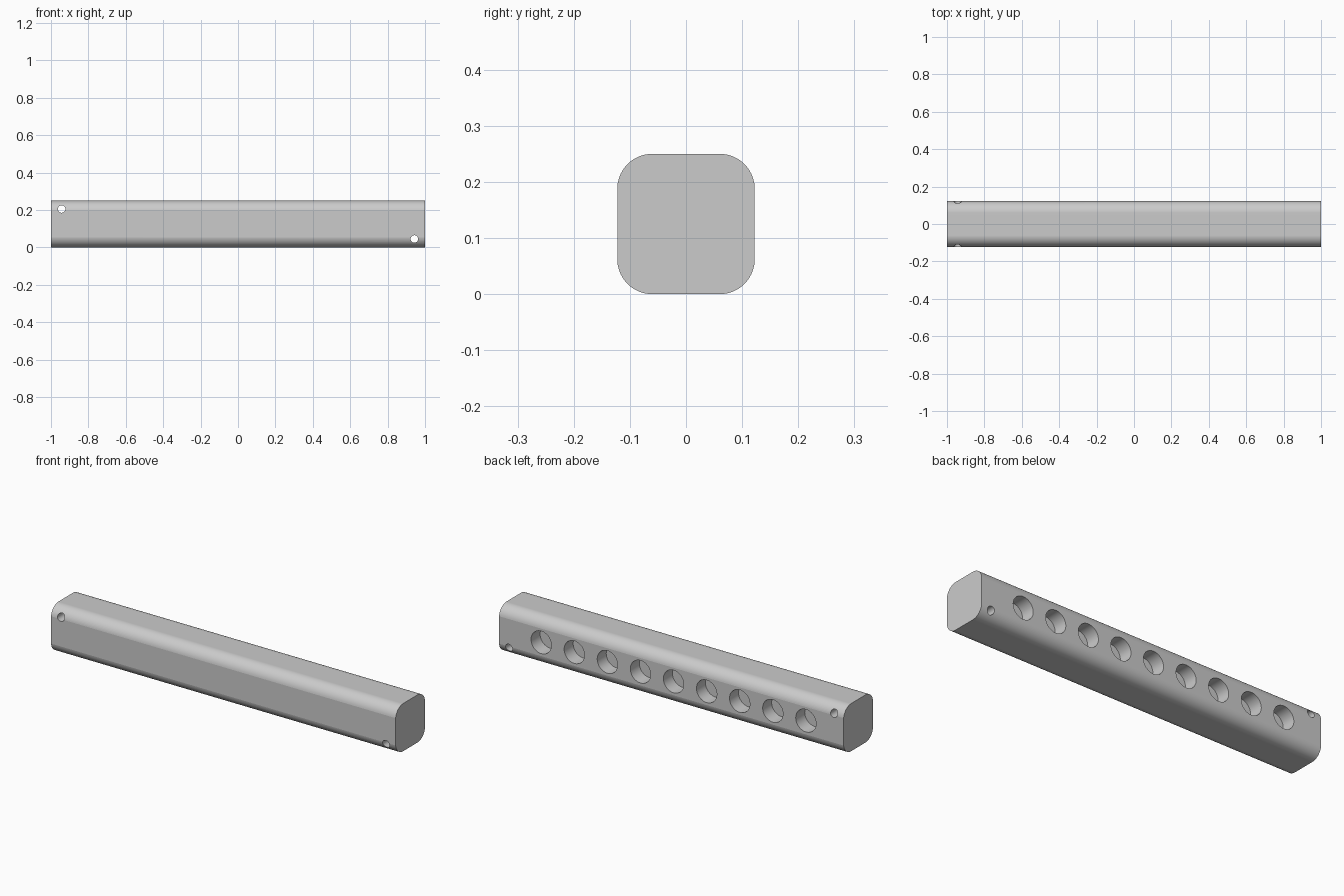
import bpy, bmesh
from math import sin, cos, pi, radians
from mathutils import Matrix

if "Cube" in bpy.data.objects:
    bpy.data.objects.remove(bpy.data.objects["Cube"], do_unlink=True)

LENGTH, HEIGHT = 2.0, 0.25
RADIUS, ARC_Y, ARC_Z = 0.0625, 0.06, 0.0625   # corner rounding and its centre
CORNER_STEPS, HOLE_SIDES = 14, 64
BACK = 0.122

grey = bpy.data.materials.new("light_grey")
grey.use_nodes = True
colour = (0.6, 0.6, 0.6, 1)
grey.diffuse_color = colour
grey.node_tree.nodes["Principled BSDF"].inputs["Base Color"].default_value = colour


def mesh_object(name, bm):
    bmesh.ops.recalc_face_normals(bm, faces=bm.faces)
    mesh = bpy.data.meshes.new(name)
    bm.to_mesh(mesh)
    bm.free()
    mesh.materials.append(grey)
    obj = bpy.data.objects.new(name, mesh)
    bpy.context.collection.objects.link(obj)
    return obj


def add_drill(bm, x, z, radius, y0, y1):
    """Cylinder along y from y0 to y1."""
    place = Matrix.Translation((x, (y0 + y1) / 2, z)) @ Matrix.Rotation(pi / 2, 4, 'X')
    bmesh.ops.create_cone(bm, cap_ends=True, segments=HOLE_SIDES, radius1=radius,
                          radius2=radius, depth=y1 - y0, matrix=place)


# Bar: rounded profile, with slightly flattened front and back, swept along x
start = radians(8.7)
quarter = []
for i in range(CORNER_STEPS + 1):
    a = start + (pi / 2 - start) * i / CORNER_STEPS
    quarter.append((ARC_Y + RADIUS * cos(a), ARC_Z + RADIUS * sin(a)))
half = quarter + [(-y, z) for y, z in reversed(quarter)]
profile = half + [(-y, -z) for y, z in half]

bm = bmesh.new()
end = bm.faces.new([bm.verts.new((-LENGTH / 2, y, z + HEIGHT / 2)) for y, z in profile])
swept = bmesh.ops.extrude_face_region(bm, geom=[end], use_keep_orig=True)
moved = [v for v in swept["geom"] if isinstance(v, bmesh.types.BMVert)]
bmesh.ops.translate(bm, verts=moved, vec=(LENGTH, 0, 0))
bar = mesh_object("bar", bm)

# Drills: nine blind pockets in the back, two pin holes right through
bm = bmesh.new()
for i in range(-4, 5):
    add_drill(bm, -0.013 + 0.192 * i, HEIGHT / 2, 0.059, BACK - 0.075, BACK + 0.1)
for side in (-1, 1):
    add_drill(bm, 0.943 * side, HEIGHT / 2 - 0.08 * side, 0.02, -0.3, 0.3)
drills = mesh_object("drills", bm)
drills.hide_render = True

cut = bar.modifiers.new("holes", 'BOOLEAN')
cut.operation = 'DIFFERENCE'
cut.solver = 'EXACT'
cut.object = drills

bpy.ops.object.select_all(action='DESELECT')
bpy.context.view_layer.objects.active = bar
bar.select_set(True)
bpy.ops.object.modifier_apply(modifier="holes")
bpy.data.objects.remove(drills, do_unlink=True)

# Smooth corners and hole walls, flat faces elsewhere
bpy.ops.object.shade_smooth_by_angle(angle=radians(8))
weighted = bar.modifiers.new("flat_faces", 'WEIGHTED_NORMAL')
weighted.keep_sharp = True
